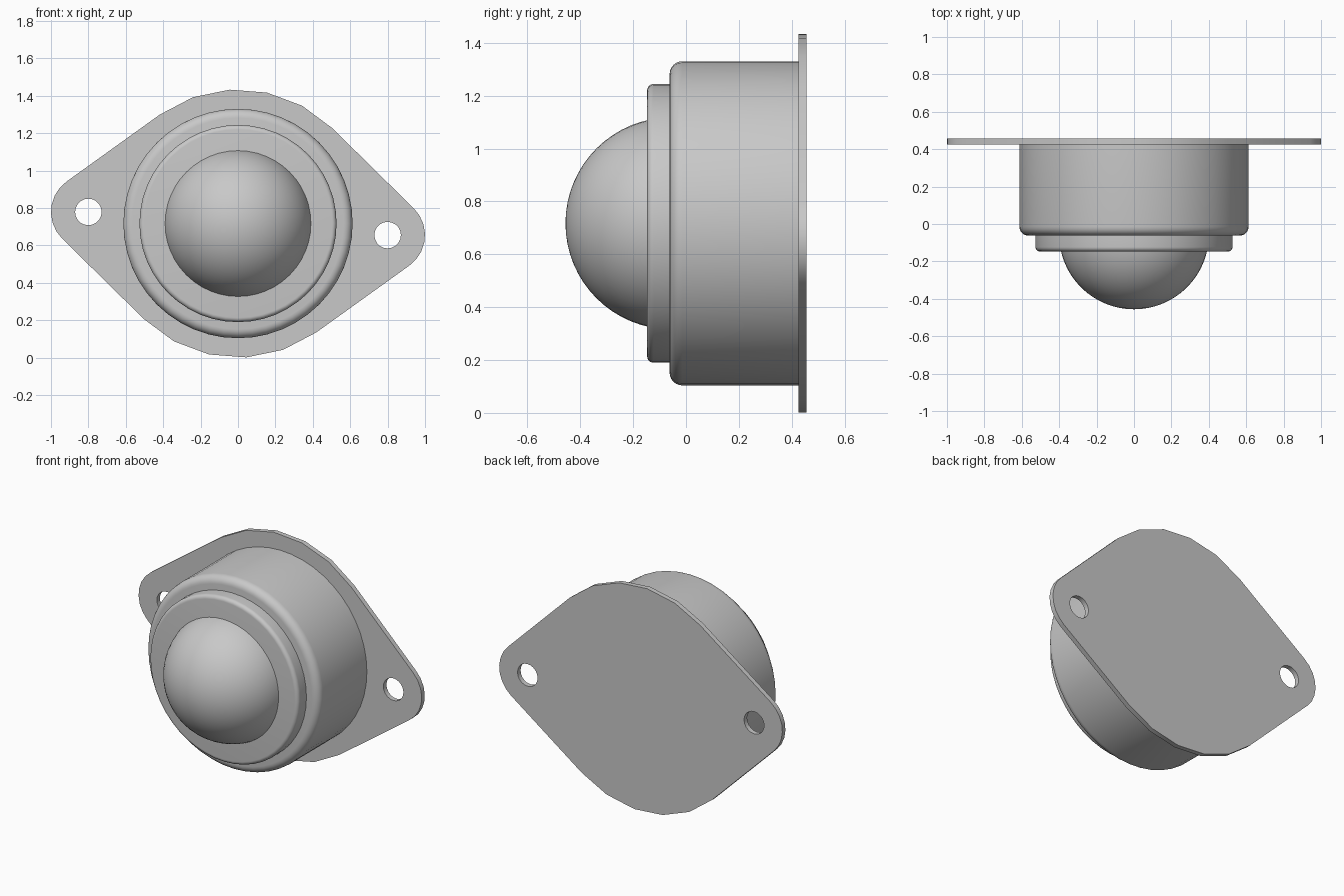
import bpy, bmesh, math
from mathutils import Matrix, Vector

if "Cube" in bpy.data.objects:
    bpy.data.objects.remove(bpy.data.objects["Cube"], do_unlink=True)

AXIS_Z = 0.717                 # height of the unit's axis
PLATE_R, EAR_R, HOLE_R = 0.717, 0.2, 0.071
EAR = Vector((0.8, -0.062))    # ear centre relative to the axis; the other is opposite
PLATE_FRONT, PLATE_BACK = 0.425, 0.456

metal = bpy.data.materials.new("grey metal")
metal.use_nodes = True
colour = (0.58, 0.58, 0.58, 1)
metal.diffuse_color = colour
metal.node_tree.nodes["Principled BSDF"].inputs["Base Color"].default_value = colour


def finish(name, bm, angle=30):
    bmesh.ops.recalc_face_normals(bm, faces=bm.faces)
    mesh = bpy.data.meshes.new(name)
    bm.to_mesh(mesh)
    bm.free()
    mesh.materials.append(metal)
    obj = bpy.data.objects.new(name, mesh)
    bpy.context.collection.objects.link(obj)
    obj.location.z = AXIS_Z
    bpy.ops.object.select_all(action="DESELECT")
    obj.select_set(True)
    bpy.context.view_layer.objects.active = obj
    bpy.ops.object.shade_smooth_by_angle(angle=math.radians(angle))
    return obj


def arc(centre, radius, start, end, steps):
    angles = [start + (end - start) * i / steps for i in range(steps + 1)]
    return [Vector((centre[0] + radius * math.cos(a),
                    centre[1] + radius * math.sin(a))) for a in angles]


def lathe(name, profile, segments=48):
    """Spin (radius, y) points about the y axis."""
    bm = bmesh.new()
    verts = [bm.verts.new((r, y, 0)) for r, y in profile]
    edges = [bm.edges.new(pair) for pair in zip(verts, verts[1:])]
    bmesh.ops.spin(bm, geom=verts + edges, cent=(0, 0, 0), axis=(0, 1, 0),
                   angle=math.tau, steps=segments, use_duplicate=False)
    bmesh.ops.remove_doubles(bm, verts=bm.verts, dist=0.0005)
    return finish(name, bm)


def cup(name, radius, back, front, fillet):
    """Round drum with a filleted front rim."""
    rim = arc((radius - fillet, front + fillet), fillet, 0, -math.pi / 2, 6)
    return lathe(name, [(radius, back)] + [tuple(p) for p in rim] + [(0, front)])


# Housing drum and the stepped collar in front of it
cup("housing", 0.613, PLATE_FRONT, -0.062, 0.048)
cup("collar", 0.527, -0.05, -0.147, 0.024)

# Ball held by the collar
bm = bmesh.new()
bmesh.ops.create_uvsphere(bm, u_segments=48, v_segments=32, radius=0.401,
                          matrix=Matrix.Translation((0, -0.055, 0))
                          @ Matrix.Rotation(math.pi / 2, 4, "X"))
finish("ball", bm)

# Mounting plate: a disc and two ears joined by tangent lines
tilt = math.atan2(EAR.y, EAR.x)
spread = math.acos((PLATE_R - EAR_R) / EAR.length)
outline = []
for turn, centre in ((0, EAR), (math.pi, -EAR)):
    a = tilt + turn
    outline += arc(centre, EAR_R, a - spread, a + spread, 7)
    outline += arc((0, 0), PLATE_R, a + spread, a + math.pi - spread, 5)
holes = [arc(c, HOLE_R, 0, math.tau, 20)[:-1] for c in (EAR, -EAR)]

bm = bmesh.new()
for loop in [outline] + holes:
    verts = [bm.verts.new((p.x, PLATE_FRONT, p.y)) for p in loop]
    for i, v in enumerate(verts):
        bm.edges.new((verts[i - 1], v))
bmesh.ops.triangle_fill(bm, edges=bm.edges[:], use_beauty=True, normal=(0, -1, 0))
solid = bmesh.ops.extrude_face_region(bm, geom=bm.faces[:], use_keep_orig=True)
moved = [g for g in solid["geom"] if isinstance(g, bmesh.types.BMVert)]
bmesh.ops.translate(bm, verts=moved, vec=(0, PLATE_BACK - PLATE_FRONT, 0))
finish("mounting_plate", bm)
